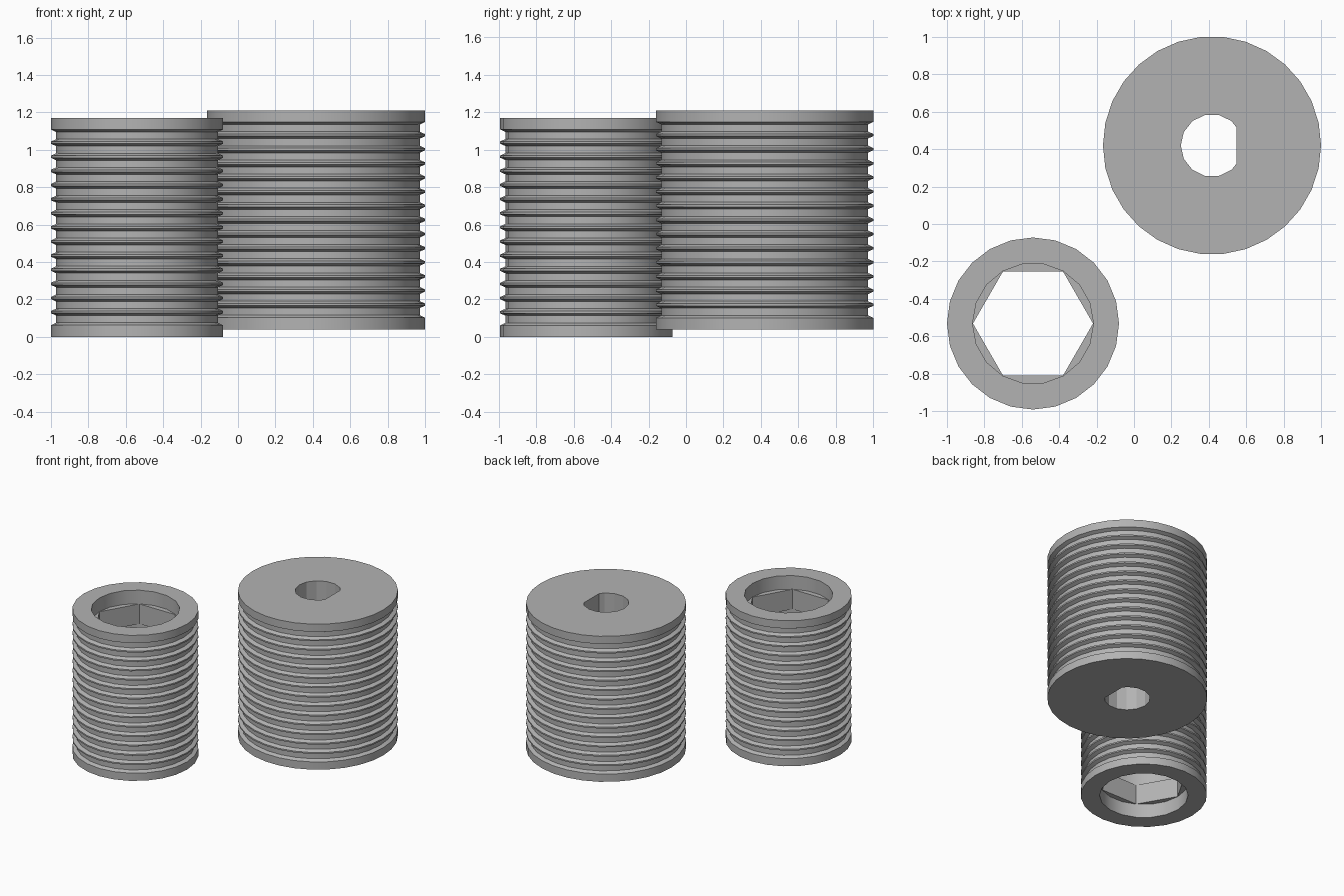
import bpy, bmesh, math
from mathutils import Vector

cube = bpy.data.objects.get("Cube")
if cube:
    bpy.data.objects.remove(cube, do_unlink=True)

GREY = (0.45, 0.45, 0.45, 1)
grey = bpy.data.materials.new("plain grey")
grey.use_nodes = True
grey.diffuse_color = GREY
grey.node_tree.nodes["Principled BSDF"].inputs["Base Color"].default_value = GREY

HEIGHT = 1.17
RIM = 0.063
GROOVES = 14
DEPTH = 0.028


def lathe(name, profile, sides, location, flat=None):
    """Solid of revolution with closed ends; flat cuts it off at that x."""
    bm = bmesh.new()
    rings = []
    for r, z in profile:
        angles = [math.tau * k / sides for k in range(sides)]
        rings.append([bm.verts.new((r * math.cos(a), r * math.sin(a), z)) for a in angles])
    for low, high in zip(rings, rings[1:]):
        for k in range(sides):
            n = (k + 1) % sides
            bm.faces.new((low[k], low[n], high[n], high[k]))
    bm.faces.new(rings[0][::-1])
    bm.faces.new(rings[-1])
    if flat:
        bmesh.ops.bisect_plane(bm, geom=bm.verts[:] + bm.edges[:] + bm.faces[:],
                               plane_co=Vector((flat, 0, 0)), plane_no=Vector((1, 0, 0)),
                               clear_outer=True)
        bmesh.ops.holes_fill(bm, edges=[e for e in bm.edges if e.is_boundary])
    bmesh.ops.recalc_face_normals(bm, faces=bm.faces)
    mesh = bpy.data.meshes.new(name)
    bm.to_mesh(mesh)
    bm.free()
    mesh.materials.append(grey)
    obj = bpy.data.objects.new(name, mesh)
    obj.location = location
    bpy.context.collection.objects.link(obj)
    return obj


def ribbed_profile(radius):
    """Plain rims at both ends with evenly spaced grooves between."""
    core = radius - DEPTH
    pitch = 0.0755
    start = HEIGHT / 2 - pitch * GROOVES / 2
    points = [(radius, 0)]
    for i in range(GROOVES):
        mid = start + pitch * (i + 0.5)
        points += [(radius, mid - 0.032), (core, mid - 0.019),
                   (core, mid + 0.019), (radius, mid + 0.032)]
    return points + [(radius, HEIGHT)]


def cut(body, cutter):
    """Subtract the cutter, then discard it."""
    cutter.hide_render = True
    mod = body.modifiers.new("bore", "BOOLEAN")
    mod.operation = "DIFFERENCE"
    mod.solver = "EXACT"
    mod.object = cutter
    bpy.context.view_layer.objects.active = body
    bpy.ops.object.modifier_apply(modifier=mod.name)
    bpy.data.objects.remove(cutter, do_unlink=True)


def smooth(obj):
    bpy.ops.object.select_all(action="DESELECT")
    obj.select_set(True)
    bpy.context.view_layer.objects.active = obj
    bpy.ops.object.shade_smooth_by_angle(angle=math.radians(25))


# Small drum: round bore with a hexagonal seat near each end
small_at = (-0.54, -0.532, 0)
small = lathe("small_ribbed_drum", ribbed_profile(0.46), 24, small_at)
cut(small, lathe("hex_cutter", [(0.321, -0.1), (0.321, HEIGHT + 0.1)], 6, small_at))
for low, high in ((-0.1, 0.11), (0.27, HEIGHT - 0.27), (HEIGHT - 0.11, HEIGHT + 0.1)):
    cut(small, lathe("round_cutter", [(0.323, low), (0.323, high)], 18, small_at))
smooth(small)

# Large drum: D-shaped shaft hole straight through
large_at = (0.417, 0.42, 0.04)
large = lathe("large_ribbed_drum", ribbed_profile(0.583), 30, large_at)
cut(large, lathe("shaft_cutter", [(0.167, -0.1), (0.167, HEIGHT + 0.1)], 14, large_at, 0.131))
smooth(large)
